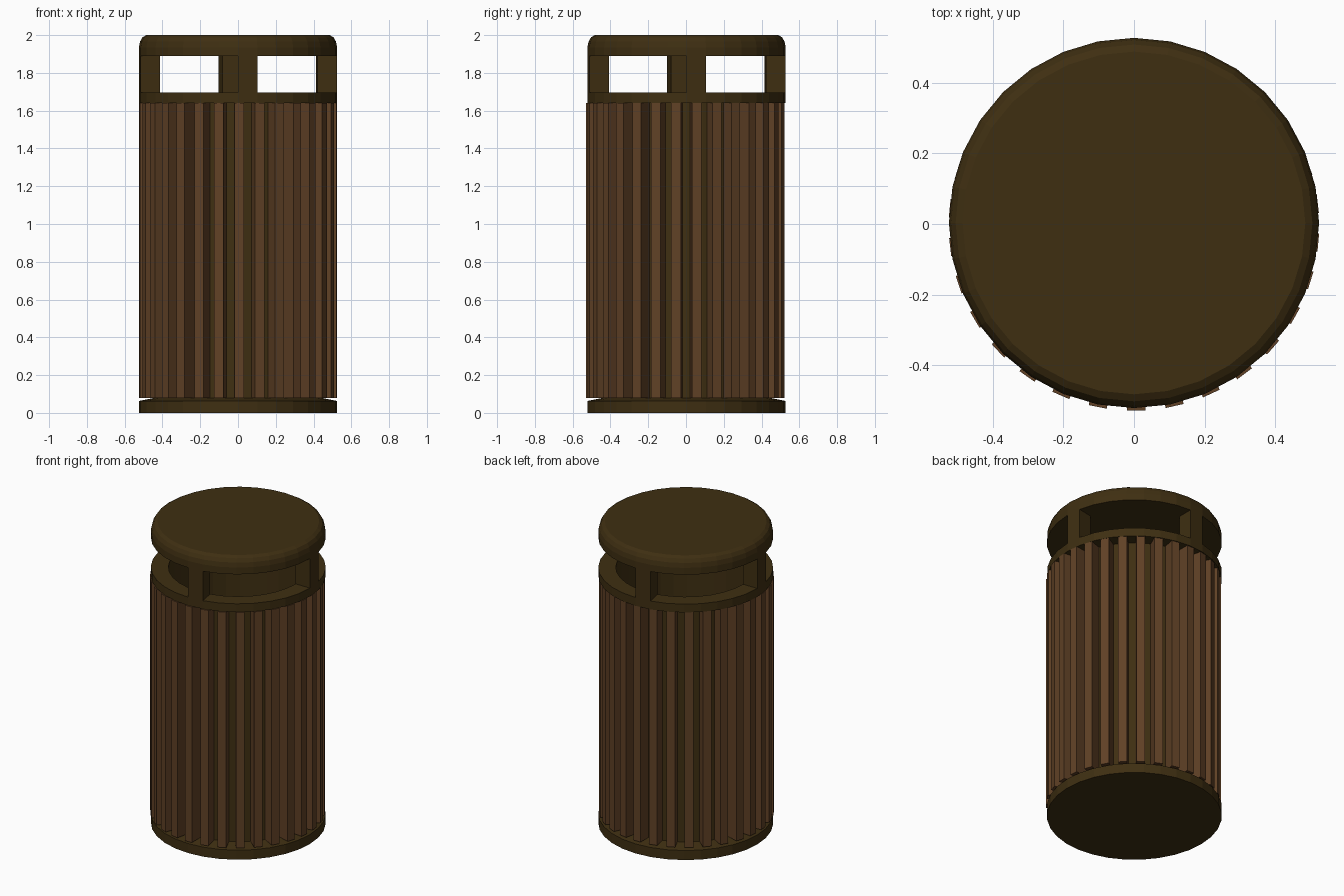
import bpy, bmesh, math

if "Cube" in bpy.data.objects:
    bpy.data.objects.remove(bpy.data.objects["Cube"])

SEG = 32
CY = 0.003          # metal parts sit a hair behind the slats


def material(name, rgb):
    m = bpy.data.materials.new(name)
    m.diffuse_color = (*rgb, 1)
    m.use_nodes = True
    m.node_tree.nodes["Principled BSDF"].inputs["Base Color"].default_value = m.diffuse_color
    return m


OLIVE = material("dark olive metal", (0.049, 0.028, 0.0058))
BROWN = material("brown wood", (0.118, 0.053, 0.019))


def finish(name, bm, mat, y=0.0):
    bmesh.ops.remove_doubles(bm, verts=bm.verts, dist=1e-5)
    bmesh.ops.recalc_face_normals(bm, faces=bm.faces)
    me = bpy.data.meshes.new(name)
    bm.to_mesh(me)
    bm.free()
    me.materials.append(mat)
    ob = bpy.data.objects.new(name, me)
    ob.location.y = y
    bpy.context.collection.objects.link(ob)
    return ob


def lathe(name, profile, mat, closed=False):
    """Revolve (radius, z) points; open profiles get flat end caps."""
    bm = bmesh.new()
    rings = []
    for r, z in profile:
        rings.append([bm.verts.new((r * math.cos(a), r * math.sin(a), z))
                      for a in (2 * math.pi * i / SEG for i in range(SEG))])
    pairs = list(zip(rings, rings[1:]))
    if closed:
        pairs.append((rings[-1], rings[0]))
    else:
        bm.faces.new(rings[0])
        bm.faces.new(rings[-1])
    for lo, hi in pairs:
        for i in range(SEG):
            j = (i + 1) % SEG
            bm.faces.new((lo[i], lo[j], hi[j], hi[i]))
    return finish(name, bm, mat, CY)


# base plate with a gently sloped top
lathe("base", [(0.525, 0), (0.525, 0.063), (0.44, 0.08)], OLIVE)

# open inner bin
lathe("inner_bin", [(0.44, 0.075), (0.44, 1.65), (0.42, 1.65), (0.42, 0.1)], OLIVE)

# rim under the openings
lathe("upper_rim", [(0.42, 1.64), (0.525, 1.64), (0.525, 1.695), (0.42, 1.695)],
      OLIVE, closed=True)

# rounded lid
lathe("lid", [(0.525, 1.89), (0.525, 1.935), (0.519, 1.965),
              (0.506, 1.988), (0.486, 2.0)], OLIVE)

# four posts, each one facet wide
bm = bmesh.new()
for k in range(4):
    a0 = k * math.pi / 2
    corners = [(0.42, a0), (0.525, a0),
               (0.525, a0 + 2 * math.pi / SEG), (0.42, a0 + 2 * math.pi / SEG)]
    lo, hi = [[bm.verts.new((r * math.cos(a), r * math.sin(a), z)) for r, a in corners]
              for z in (1.695, 1.89)]
    for i in range(4):
        j = (i + 1) % 4
        bm.faces.new((lo[i], lo[j], hi[j], hi[i]))
finish("lid_posts", bm, OLIVE, CY)

# thirty upright slats
bm = bmesh.new()
for k in range(30):
    a = math.radians(-89.3 + 12 * k)
    c, s = math.cos(a), math.sin(a)
    lo, hi = [[bm.verts.new((r * c - t * s, r * s + t * c, z))
               for r, t in ((0.435, -0.026), (0.525, -0.026), (0.525, 0.026), (0.435, 0.026))]
              for z in (0.08, 1.64)]
    bm.faces.new(lo)
    bm.faces.new(hi)
    for i in range(4):
        j = (i + 1) % 4
        bm.faces.new((lo[i], lo[j], hi[j], hi[i]))
finish("slats", bm, BROWN, -0.004)
